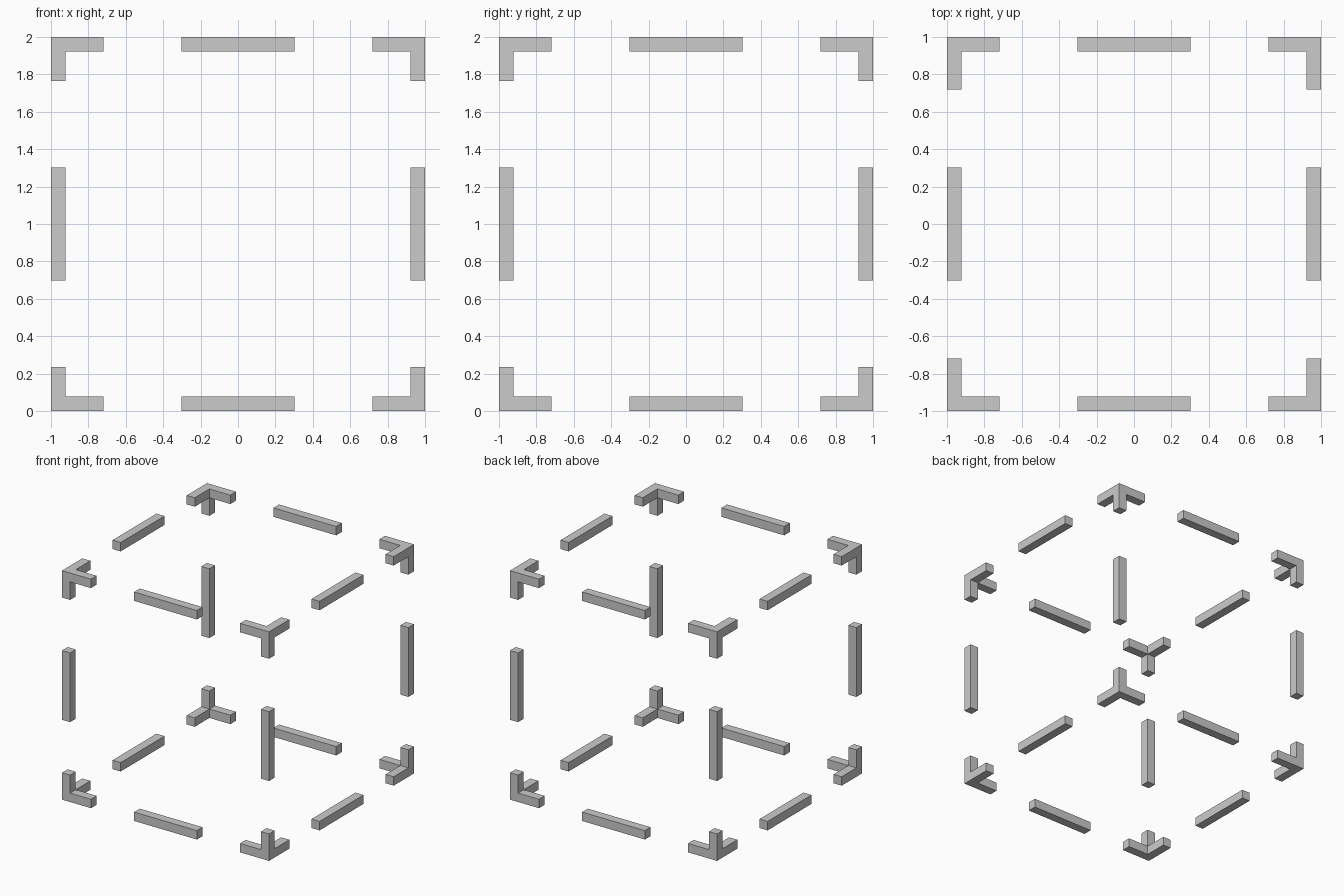
import bpy, bmesh
from mathutils import Matrix, Vector

if "Cube" in bpy.data.objects:
    bpy.data.objects.remove(bpy.data.objects["Cube"])

H = 1.0                          # half size of the cube frame
T = 0.078                        # bar thickness
ARMS = (0.28, 0.28, 0.235)       # corner arm lengths along x, y, z
BAR = 0.605                      # length of the mid-edge bars


def finish(name, bm, axes):
    """Store the mesh at the frame centre and mirror it over the given axes."""
    bmesh.ops.recalc_face_normals(bm, faces=bm.faces[:])
    mesh = bpy.data.meshes.new(name)
    bm.to_mesh(mesh)
    bm.free()
    obj = bpy.data.objects.new(name, mesh)
    obj.location = (0, 0, H)
    bpy.context.collection.objects.link(obj)
    mod = obj.modifiers.new("mirror", 'MIRROR')
    mod.use_axis = axes
    mod.use_mirror_merge = False


def box(size, centre):
    bm = bmesh.new()
    bmesh.ops.create_cube(bm, size=1, matrix=Matrix.Translation(centre) @ Matrix.Diagonal((*size, 1)))
    return bm


# Corner brackets: a small cube with three arms extruded inward
c = H - T / 2
bm = box((T, T, T), (c, c, c))
bm.normal_update()
for axis, length in enumerate(ARMS):
    face = min(bm.faces, key=lambda f: f.normal[axis] + 0.1 * f.calc_center_median()[axis])
    new = bmesh.ops.extrude_discrete_faces(bm, faces=[face])["faces"][0]
    shift = Vector((0, 0, 0))
    shift[axis] = T - length
    bmesh.ops.translate(bm, verts=new.verts[:], vec=shift)
    bm.normal_update()
bmesh.ops.dissolve_limit(bm, angle_limit=0.01, verts=bm.verts[:], edges=bm.edges[:])
finish("corner_brackets", bm, (True, True, True))

# Mid-edge bars: one per direction, mirrored to four edges each
for axis, name in enumerate(("width_bars", "depth_bars", "upright_bars")):
    size, centre = [T] * 3, [c] * 3
    size[axis], centre[axis] = BAR, 0
    finish(name, box(size, centre), [i != axis for i in range(3)])
